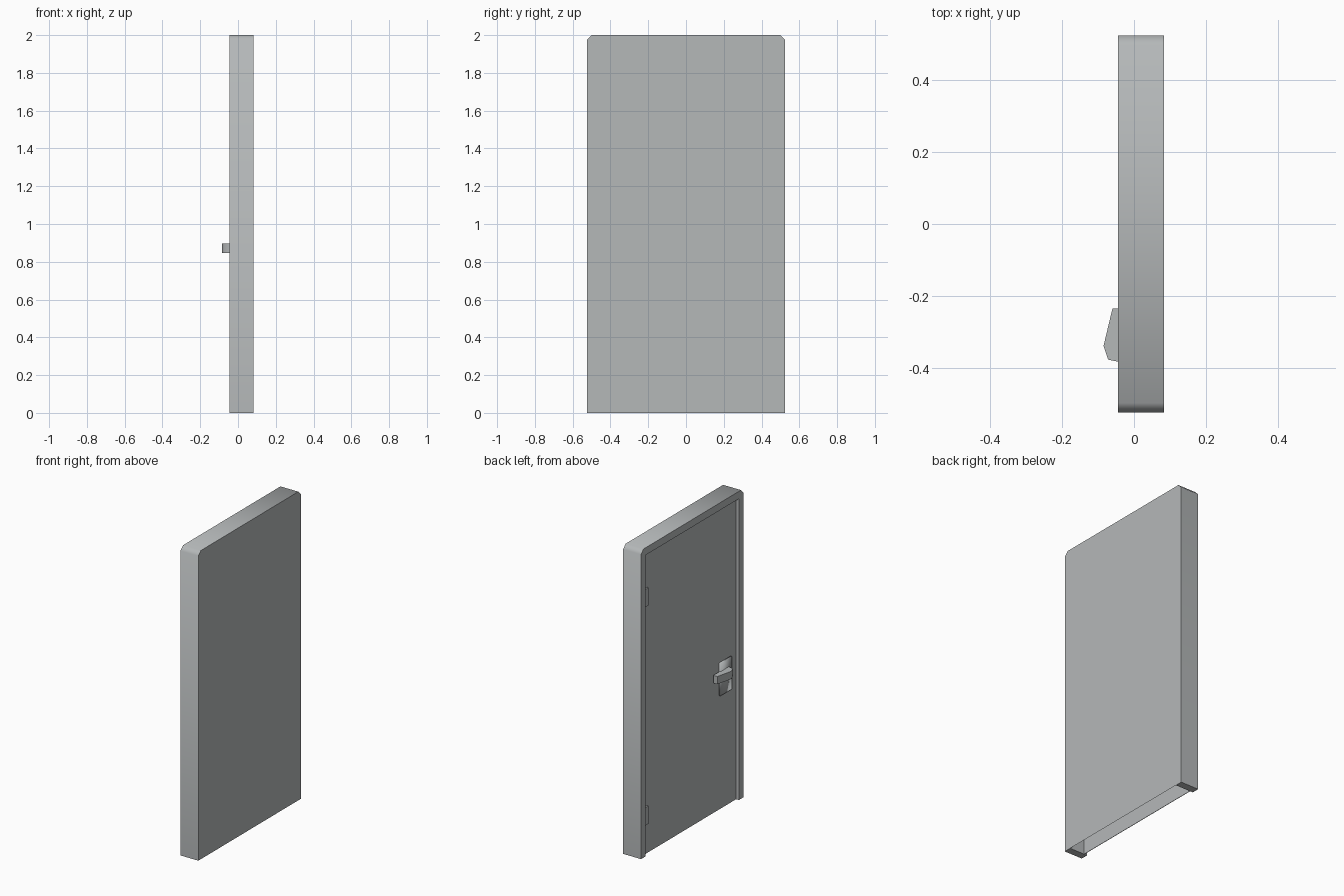
import bpy
import bmesh
import math

if "Cube" in bpy.data.objects:
    bpy.data.objects.remove(bpy.data.objects["Cube"])

# Single grey finish
grey = bpy.data.materials.new("light_grey")
grey.use_nodes = True
colour = (0.46, 0.48, 0.485, 1.0)
grey.diffuse_color = colour
grey.node_tree.nodes["Principled BSDF"].inputs["Base Color"].default_value = colour


def finish(name, bm, angle):
    bmesh.ops.recalc_face_normals(bm, faces=bm.faces)
    mesh = bpy.data.meshes.new(name)
    bm.to_mesh(mesh)
    bm.free()
    mesh.materials.append(grey)
    obj = bpy.data.objects.new(name, mesh)
    bpy.context.collection.objects.link(obj)
    bpy.ops.object.select_all(action="DESELECT")
    obj.select_set(True)
    bpy.context.view_layer.objects.active = obj
    bpy.ops.object.shade_smooth_by_angle(angle=math.radians(angle))
    return obj


def prism(name, near, far, angle=60):
    """Closed prism between two matching point loops."""
    bm = bmesh.new()
    a = [bm.verts.new(p) for p in near]
    b = [bm.verts.new(p) for p in far]
    n = len(a)
    bm.faces.new(a)
    bm.faces.new(b[::-1])
    for i in range(n):
        j = (i + 1) % n
        bm.faces.new((a[i], b[i], b[j], a[j]))
    return finish(name, bm, angle)


def box(name, x, y, z, angle=60):
    ring = [(y[0], z[0]), (y[1], z[0]), (y[1], z[1]), (y[0], z[1])]
    return prism(name, [(x[0], *p) for p in ring], [(x[1], *p) for p in ring], angle)


# Main dimensions
half, top, cut, rim = 0.525, 2.0, 0.026, 0.048
front_x, back_x, leaf_x = -0.045, 0.083, -0.025
inner = half - rim

# Frame: arch-shaped surround with clipped top corners, closed by a back sheet
outer_loop = [(-half, 0), (-half, top - cut), (-half + cut, top),
              (half - cut, top), (half, top - cut), (half, 0)]
inner_loop = [(inner, 0), (inner, top - rim), (-inner, top - rim), (-inner, 0)]
bm = bmesh.new()
loop = outer_loop + inner_loop
a = [bm.verts.new((front_x, *p)) for p in loop]
b = [bm.verts.new((back_x, *p)) for p in loop]
bm.faces.new(a)
for i in range(len(loop)):
    j = (i + 1) % len(loop)
    bm.faces.new((a[i], b[i], b[j], a[j]))
bm.faces.new(b[:7] + [b[-1]])
finish("door_frame", bm, 60)

# Door leaf, slightly recessed in the frame
box("door_leaf", (leaf_x, leaf_x + 0.003), (-inner, inner), (0, top - rim))

# Hinges
for label, z in (("lower", 0.25), ("upper", 1.665)):
    box(label + "_hinge", (leaf_x - 0.01, leaf_x), (0.435, inner), (z - 0.058, z + 0.058))

# Handle plate with softly shaded edges
box("handle_plate", (leaf_x - 0.012, leaf_x), (-0.42, -0.30), (0.74, 0.95), 180)

# Lever: faceted outline extruded upward
outline = [(-0.03, -0.387), (-0.072, -0.378), (-0.085, -0.34),
           (-0.06, -0.235), (-0.032, -0.235)]
prism("handle_lever", [(*p, 0.847) for p in outline], [(*p, 0.897) for p in outline])
